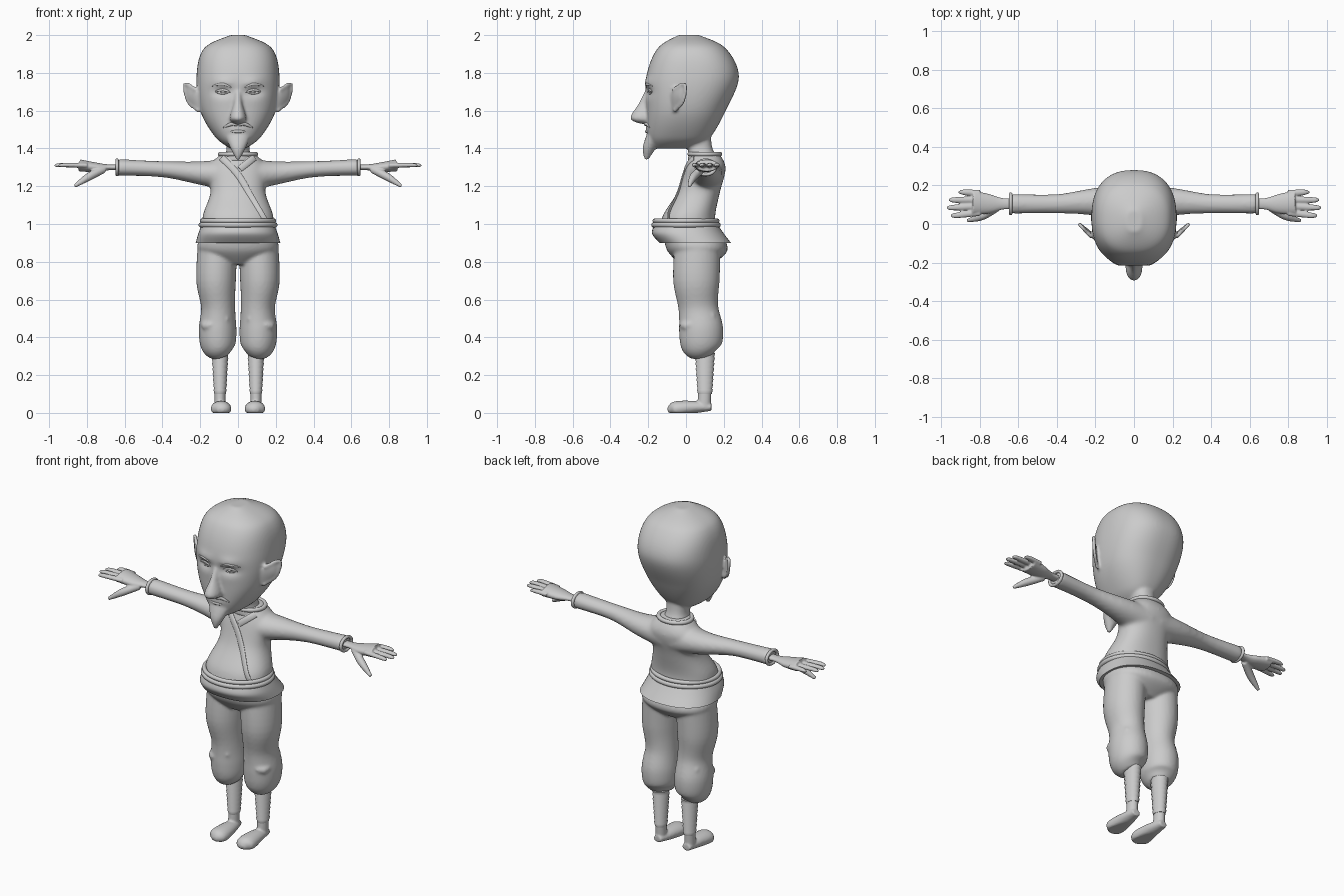
import bpy, bmesh, math
from mathutils import Vector
from mathutils.bvhtree import BVHTree

if "Cube" in bpy.data.objects:
    bpy.data.objects.remove(bpy.data.objects["Cube"])

clay = bpy.data.materials.new("clay_grey")
clay.use_nodes = True
clay.diffuse_color = (0.6, 0.6, 0.6, 1)
clay.node_tree.nodes["Principled BSDF"].inputs["Base Color"].default_value = clay.diffuse_color

UP, FRONT, SIDE = Vector((0, 0, 1)), Vector((0, -1, 0)), Vector((1, 0, 0))
EAR_NORMAL = Vector((1, -1, 0)).normalized()
SIDES = {"left": 1, "right": -1}


def spline(rows, steps):
    """Catmull-Rom interpolation of tuples."""
    result = []
    last = len(rows) - 1
    for i in range(last):
        before, start, end, after = rows[max(i - 1, 0)], rows[i], rows[i + 1], rows[min(i + 2, last)]
        for k in range(steps):
            t = k / steps
            blend = t * t * (3 - 2 * t)
            leave, arrive = t * (1 - t) ** 2 / 2, t * t * (t - 1) / 2
            result.append([b + (c - b) * blend + (c - a) * leave + (d - b) * arrive
                           for a, b, c, d in zip(before, start, end, after)])
    return result + [list(rows[-1])]


def skin(bm, rings, closed=False):
    """Bridge successive rings of points, capping the ends unless closed."""
    rings = [[bm.verts.new(point) for point in ring] for ring in rings]
    pairs = list(zip(rings, rings[1:]))
    if closed:
        pairs.append((rings[-1], rings[0]))
    else:
        bm.faces.new(rings[0])
        bm.faces.new(rings[-1])
    for lower, upper in pairs:
        for i in range(len(lower)):
            bm.faces.new((lower[i - 1], lower[i], upper[i], upper[i - 1]))


def column(bm, rows, power=2.3, count=48, steps=6):
    """Upright loft, symmetric in x; rows are (z, half width, front y, back y)."""
    rings = []
    for z, half, front, back in spline(rows, steps):
        ring = []
        for i in range(count):
            angle = math.tau * i / count
            c, s = math.cos(angle), math.sin(angle)
            x = half * math.copysign(abs(c) ** (2 / power), c)
            y = math.copysign(abs(s) ** (2 / power), s)
            ring.append((x, (front + back + (back - front) * y) / 2, z))
        rings.append(ring)
    skin(bm, rings)


def tube(bm, points, side=1, flat=1, ref=FRONT, count=16, steps=5, closed=False):
    """Points are (x, y, z, radius); flat scales the section along ref."""
    if not closed:
        points = spline(points, steps)
    rings, last = [], len(points) - 1
    for i, (x, y, z, radius) in enumerate(points):
        before = points[i - 1] if i or closed else points[i]
        after = points[(i + 1) % len(points)] if i < last or closed else points[i]
        along = (Vector(after[:3]) - Vector(before[:3])).normalized()
        across = ref.cross(along).normalized()
        over = along.cross(across) * flat
        ring = []
        for k in range(count):
            angle = math.tau * k / count
            point = Vector((x, y, z)) + radius * (across * math.cos(angle) + over * math.sin(angle))
            ring.append((point.x * side, point.y, point.z))
        rings.append(ring)
    skin(bm, rings, closed)


def hoop(bm, centre, wide, u, tall, v, radius):
    """Closed oval ring with half sizes wide along u and tall along v."""
    points = []
    for i in range(64):
        angle = math.tau * i / 64
        spot = Vector(centre) + u * wide * math.cos(angle) + v * tall * math.sin(angle)
        points.append((*spot, radius))
    tube(bm, points, ref=u.cross(v), closed=True)


def finish(bm, name, voxel=0, relax=0):
    """Make the object, optionally melting its pieces into one skin."""
    bmesh.ops.recalc_face_normals(bm, faces=bm.faces)
    mesh = bpy.data.meshes.new(name)
    bm.to_mesh(mesh)
    bm.free()
    ob = bpy.data.objects.new(name, mesh)
    bpy.context.collection.objects.link(ob)
    bpy.ops.object.select_all(action="DESELECT")
    bpy.context.view_layer.objects.active = ob
    ob.select_set(True)
    if voxel:
        melt = ob.modifiers.new("melt", "REMESH")
        melt.mode, melt.voxel_size = "VOXEL", voxel
        ob.modifiers.new("relax", "SMOOTH").iterations = relax
        for name in ("melt", "relax"):
            bpy.ops.object.modifier_apply(modifier=name)
    ob.data.materials.clear()
    ob.data.materials.append(clay)
    bpy.ops.object.shade_smooth_by_angle(angle=math.radians(50))
    return ob


def trace(bm, ground, path, radius, side=1, taper=True, flat=0.7):
    """Lay a strip on the front of an object along a path of (x, z)."""
    tree = BVHTree.FromPolygons([v.co for v in ground.data.vertices],
                                [p.vertices for p in ground.data.polygons])
    path = spline(path, 8)
    points = []
    for i, (x, z) in enumerate(path):
        hit = tree.ray_cast(Vector((x * side, -1, z)), -FRONT)[0]
        thin = math.sin(math.pi * (i + 0.5) / len(path)) if taper else 1
        points.append((x, hit.y, z, radius * thin))
    tube(bm, points, side, flat, steps=1)


# Skull, with eye sockets pressed in and brows and lips raised
bm = bmesh.new()
column(bm, [(1.4, .04, -.17, .05), (1.46, .12, -.2, .13), (1.6, .2, -.21, .21), (1.78, .22, -.21, .28),
            (1.93, .18, -.15, .21), (2, .04, -.04, .07)], count=72, steps=10, power=2.4)
bumps = [(.08, 1.7, .05, .02), (.08, 1.75, .05, -.01), (0, 1.5, .04, -.01)]
for v in bm.verts:
    if v.co.y < 0:
        for x, z, size, push in bumps:
            away = ((abs(v.co.x) - x) / size) ** 2 + ((v.co.z - z) / size * 2) ** 2
            v.co.y += push * math.exp(-away)
# Nose, pointed beard and neck
column(bm, [(1.53, .02, -.24, -.16), (1.56, .044, -.295, -.16), (1.64, .024, -.25, -.16), (1.72, .02, -.21, -.16)],
       power=2, count=24)
column(bm, [(1.34, .008, -.22, -.2), (1.4, .04, -.23, -.16), (1.47, .07, -.21, -.12)], power=2, count=24)
column(bm, [(1.33, .085, .01, .18), (1.4, .06, .01, .14), (1.5, .07, -.02, .13)])
# Ears: a thin shell with a raised rim
for s in SIDES.values():
    tube(bm, [(.205, -.06, 1.59, .012), (.24, -.045, 1.68, .045), (.27, -.015, 1.75, .01)], s, .25, EAR_NORMAL)
    tube(bm, [(.21, -.06, 1.6, .01), (.265, -.015, 1.65, .01), (.28, -.005, 1.74, .01), (.22, -.07, 1.71, .01)],
         s, ref=EAR_NORMAL)
head = finish(bm, "head", .008, 4)

# Features laid on the face, mirrored
features = {
    "upper_eyelids": ([(.04, 1.698), (.08, 1.71), (.125, 1.7)], .008),
    "lower_eyelids": ([(.05, 1.695), (.08, 1.69), (.12, 1.697)], .005),
    "eyeballs": ([(.066, 1.7), (.09, 1.7)], .01),
    "eyebrows": ([(.03, 1.72), (.08, 1.74), (.14, 1.73)], .007),
    "moustache": ([(0, 1.52), (.03, 1.53), (.08, 1.51)], .01),
    "lower_lip": ([(-.04, 1.49), (.04, 1.49)], .008),
}
for name, (path, radius) in features.items():
    bm = bmesh.new()
    for s in SIDES.values():
        trace(bm, head, path, radius, s)
    finish(bm, name)

# Robe body and sleeves in one skin
bm = bmesh.new()
column(bm, [(.97, .19, -.14, .16), (1.05, .185, -.12, .155), (1.17, .145, -.045, .18), (1.3, .15, 0, .21),
            (1.38, .08, .03, .17)], steps=8)
for s in SIDES.values():
    tube(bm, [(.04, .1, 1.26, .105), (.2, .115, 1.27, .073), (.4, .105, 1.29, .05), (.64, .105, 1.3, .052)],
         s, .85, UP, count=32)
robe = finish(bm, "robe", .01, 8)

# Crossed lapels and the collar band
bm = bmesh.new()
trace(bm, robe, [(-.085, 1.35), (0, 1.26), (.07, 1.14), (.14, 1.02)], .018, taper=False, flat=.4)
trace(bm, robe, [(.085, 1.35), (.01, 1.29)], .018, taper=False, flat=.4)
hoop(bm, (0, .1, 1.37), .095, SIDE, .08, FRONT, .012)
finish(bm, "collar")

# Cuffs, hands and fingers
for label, s in SIDES.items():
    bm = bmesh.new()
    hoop(bm, (.64 * s, .105, 1.3), .05, FRONT, .038, UP, .009)
    finish(bm, label + "_cuff")
    bm = bmesh.new()
    tube(bm, [(.6, .105, 1.3, .032), (.68, .105, 1.3, .03), (.75, .105, 1.3, .05), (.84, .11, 1.31, .064)],
         s, .5, UP, count=24)
    for i, tip in enumerate((.95, .97, .96, .91)):
        root, end = .06 + i * .033, .045 + i * .04
        tube(bm, [(.8, root, 1.31, .018), (tip - .03, end, 1.312, .015), (tip, end, 1.307, .007)], s, .75, UP)
    tube(bm, [(.71, .085, 1.29, .02), (.79, .04, 1.25, .021), (.865, .017, 1.2, .009)], s)
    finish(bm, label + "_hand", .005, 3)

# Belt of two stacked cords, with the sash below it
bm = bmesh.new()
hoop(bm, (0, 0, 1.017), .19, SIDE, .165, FRONT, .012)
hoop(bm, (0, 0, .995), .195, SIDE, .17, FRONT, .014)
finish(bm, "belt")
bm = bmesh.new()
column(bm, [(1, .19, -.165, .165), (.95, .21, -.18, .2), (.9, .224, -.14, .238)])
finish(bm, "sash")

# Baggy trousers with a fold at each knee
bm = bmesh.new()
column(bm, [(.785, .09, -.03, .14), (.86, .212, -.1, .22), (.95, .19, -.12, .19)])
for s in SIDES.values():
    tube(bm, [(.095, .09, .302, .05), (.105, .08, .35, .09), (.108, .08, .44, .1), (.105, .065, .56, .09),
              (.116, .055, .7, .105), (.11, .06, .86, .105)], s, 1.17, count=32)
    tube(bm, [(.05, -.015, .5, .01), (.17, 0, .46, .022), (.17, .15, .52, .01)], s, ref=UP)
finish(bm, "trousers", .008, 7)

# Wrapped shins and bare feet
for label, s in SIDES.items():
    bm = bmesh.new()
    shin = []
    for i in range(8):
        z, radius = .1 + i * .028, .03 + i * .0015
        shin += [(.095, .1, z, radius), (.095, .1, z + .022, radius + .005)]
    tube(bm, shin, s, 1.2, count=28, steps=1)
    finish(bm, label + "_leg_wrap")
    bm = bmesh.new()
    tube(bm, [(.095, -.095, .012, .015), (.09, -.06, .02, .053), (.09, .04, .03, .045), (.095, .135, .03, .025)],
         s, .75, UP, count=28)
    tube(bm, [(.095, .095, .02, .03), (.095, .1, .12, .029)], s, 1.2)
    for v in bm.verts:
        v.co.z = max(v.co.z, 0)
    finish(bm, label + "_foot", .006, 3)
